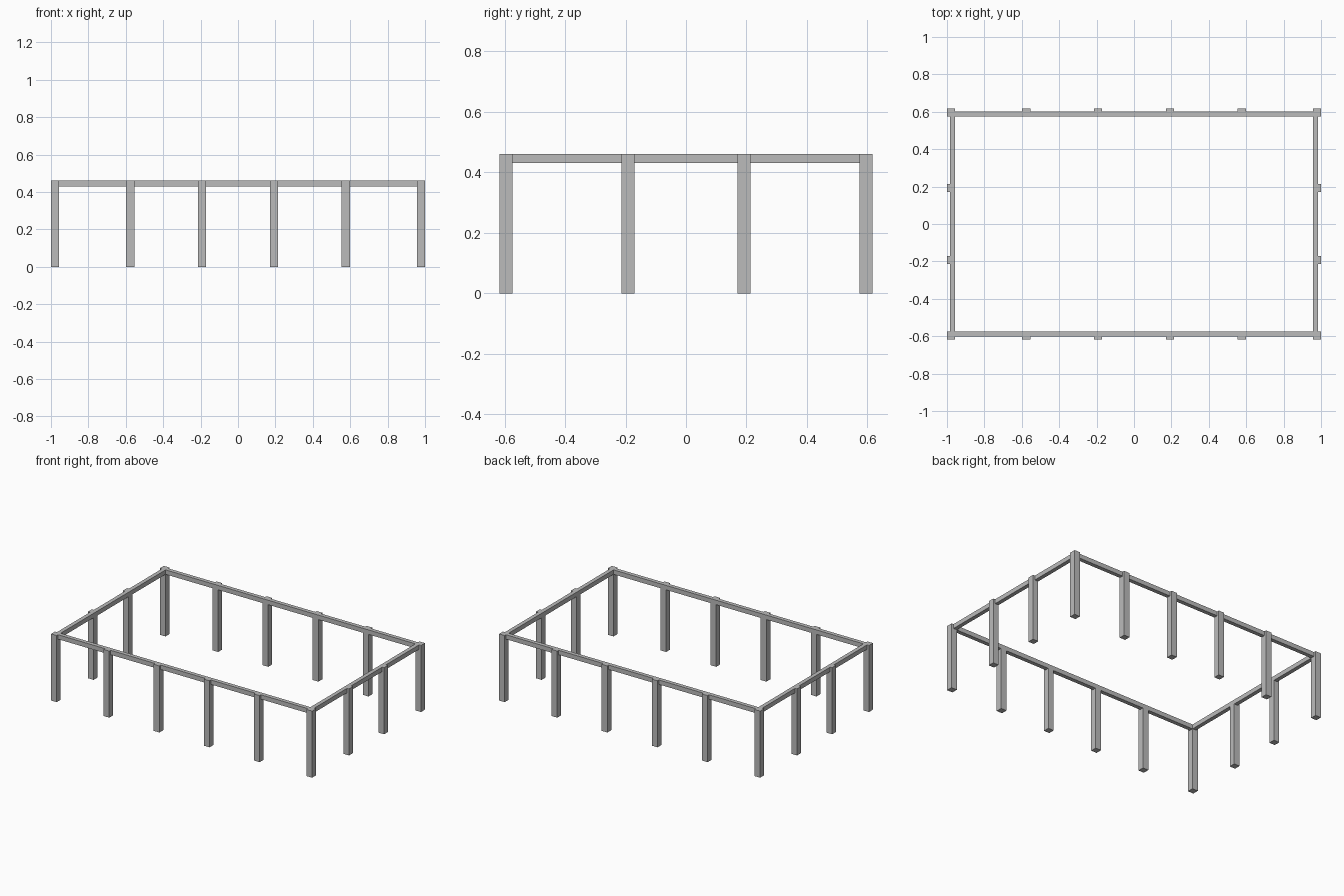
import bpy

cube = bpy.data.objects.get("Cube")
if cube:
    bpy.data.objects.remove(cube, do_unlink=True)

# Overall dimensions
HALF_X, HALF_Y, HEIGHT = 1.0, 0.617, 0.461
POST = 0.043
BEAM_WIDTH, BEAM_DEPTH = 0.028, 0.031
INNER_X, INNER_Y = HALF_X - POST, HALF_Y - POST

grey = bpy.data.materials.new("concrete_grey")
grey.use_nodes = True
colour = (0.5, 0.5, 0.5, 1)
grey.diffuse_color = colour
grey.node_tree.nodes["Principled BSDF"].inputs["Base Color"].default_value = colour


def box(name, low, high):
    """Axis-aligned box between two opposite corners."""
    centre = [(a + b) / 2 for a, b in zip(low, high)]
    bpy.ops.mesh.primitive_cube_add(size=1, location=centre)
    obj = bpy.context.object
    obj.name = name
    obj.scale = [b - a for a, b in zip(low, high)]
    bpy.ops.object.transform_apply(location=False, rotation=False, scale=True)
    obj.data.materials.append(grey)
    return obj


def post(name, x, y):
    h = POST / 2
    box(name, (x - h, y - h, 0), (x + h, y + h, HEIGHT))


def beam(name, x, y, size_x, size_y):
    box(name, (x - size_x / 2, y - size_y / 2, HEIGHT - BEAM_DEPTH),
        (x + size_x / 2, y + size_y / 2, HEIGHT))


post_x, post_y = HALF_X - POST / 2, HALF_Y - POST / 2
beam_x, beam_y = INNER_X + BEAM_WIDTH / 2, INNER_Y + BEAM_WIDTH / 2

# Posts and beams along the front and back
for side, sign in (("front", -1), ("back", 1)):
    for x in (-post_x, -0.576, -0.192, 0.192, 0.576, post_x):
        kind = "corner_post" if abs(x) == post_x else "post"
        post(f"{side}_{kind}", x, sign * post_y)
    beam(f"{side}_beam", 0, sign * beam_y, 2 * INNER_X, BEAM_WIDTH)

# Intermediate posts and beams along the two short sides
for side, sign in (("right", -1), ("left", 1)):
    for y in (-0.192, 0.192):
        post(f"{side}_post", sign * post_x, y)
    beam(f"{side}_beam", sign * beam_x, 0, BEAM_WIDTH, 2 * INNER_Y)
